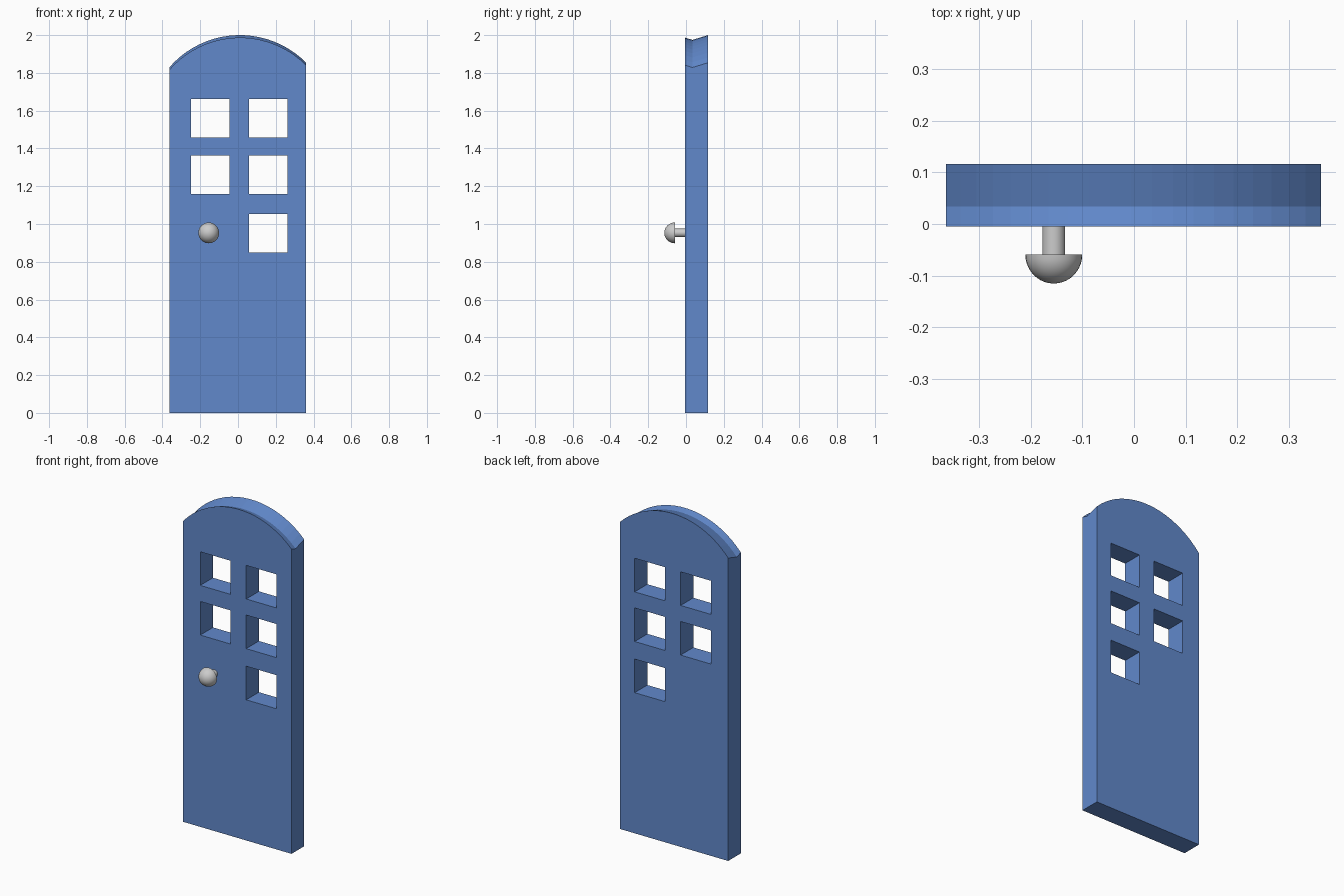
import bpy, bmesh, math
from mathutils import Matrix, Vector

if "Cube" in bpy.data.objects:
    bpy.data.objects.remove(bpy.data.objects["Cube"])


def new_object(name, bm):
    bmesh.ops.recalc_face_normals(bm, faces=bm.faces[:])
    mesh = bpy.data.meshes.new(name)
    bm.to_mesh(mesh)
    bm.free()
    obj = bpy.data.objects.new(name, mesh)
    bpy.context.collection.objects.link(obj)
    return obj


def activate(obj):
    bpy.ops.object.select_all(action='DESELECT')
    obj.select_set(True)
    bpy.context.view_layer.objects.active = obj


# Door slab: arched outline at three depths, dipping in the middle for the groove
LEFT, RIGHT = -0.363, 0.361
ARC_X, ARC_R, STEPS = 0.01, 0.494, 20
a0 = math.asin((LEFT - ARC_X) / ARC_R)
a1 = math.asin((RIGHT - ARC_X) / ARC_R)
bm = bmesh.new()
rings = []
for y, top in ((-0.005, 1.987), (0.034, 1.975), (0.116, 2.0)):
    pts = [(RIGHT, 0), (LEFT, 0)]
    for i in range(STEPS + 1):
        a = a0 + (a1 - a0) * i / STEPS
        pts.append((ARC_X + ARC_R * math.sin(a), top - ARC_R * (1 - math.cos(a))))
    rings.append([bm.verts.new((x, y, z)) for x, z in pts])
for r, s in zip(rings, rings[1:]):
    for i in range(len(r)):
        j = (i + 1) % len(r)
        bm.faces.new((r[i], r[j], s[j], s[i]))
bm.faces.new(rings[0])
bm.faces.new(rings[-1])
door = new_object("door", bm)

# Window openings: five square holes cut through the slab
bm = bmesh.new()
for x, z in ((-0.147, 1.56), (0.16, 1.56), (-0.147, 1.26), (0.16, 1.26), (0.16, 0.951)):
    bmesh.ops.create_cube(bm, size=1, matrix=Matrix.Translation((x, 0.05, z))
                          @ Matrix.Diagonal((0.203, 0.5, 0.203, 1)))
cutter = new_object("window_cutter", bm)
cutter.hide_render = True
mod = door.modifiers.new("windows", 'BOOLEAN')
mod.operation = 'DIFFERENCE'
mod.solver = 'EXACT'
mod.object = cutter
activate(door)
bpy.ops.object.modifier_apply(modifier=mod.name)
bpy.data.objects.remove(cutter)

blue = bpy.data.materials.new("door_blue")
blue.diffuse_color = (0.12, 0.25, 0.6, 1)
blue.use_nodes = True
blue.node_tree.nodes["Principled BSDF"].inputs["Base Color"].default_value = blue.diffuse_color
door.data.materials.append(blue)

# Door knob: stem and half-round head turned as one profile (radius, y)
profile = [(0, 0.0), (0.022, 0.0), (0.022, -0.059), (0.055, -0.059)]
for i in range(1, 11):
    a = math.pi / 2 * i / 10
    r = 0.055 * math.cos(a) if i < 10 else 0
    profile.append((r, -0.059 - 0.056 * math.sin(a)))
bm = bmesh.new()
KX, KZ = -0.155, 0.953
verts = [bm.verts.new((KX + r, y, KZ)) for r, y in profile]
edges = [bm.edges.new(pair) for pair in zip(verts, verts[1:])]
bmesh.ops.spin(bm, geom=verts + edges, cent=Vector((KX, 0, KZ)), axis=(0, 1, 0),
               angle=math.tau, steps=32)
bmesh.ops.remove_doubles(bm, verts=bm.verts[:], dist=1e-5)
knob = new_object("door_knob", bm)
activate(knob)
bpy.ops.object.shade_smooth_by_angle(angle=math.radians(35))
